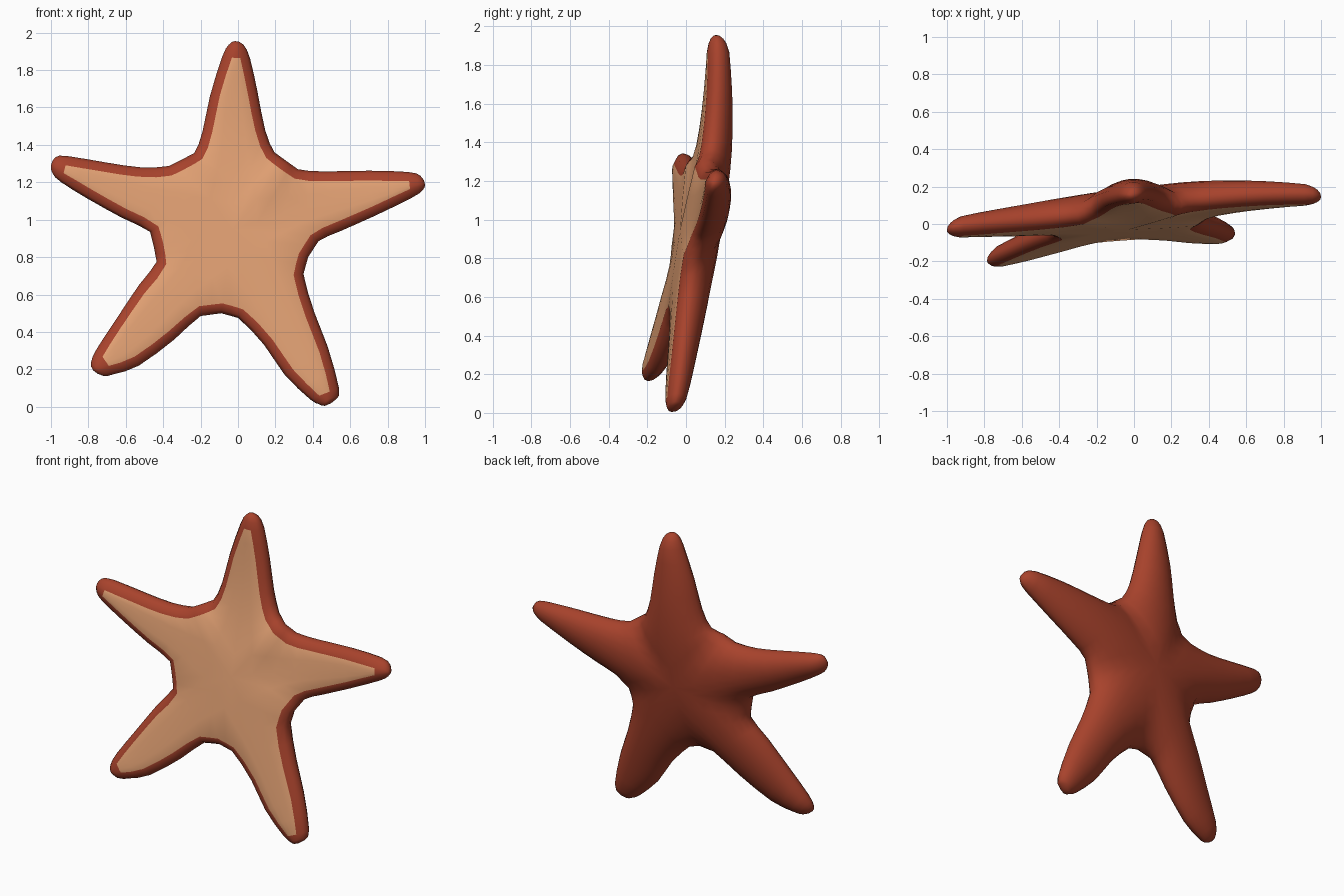
import bpy, bmesh, math
from mathutils import Vector

if "Cube" in bpy.data.objects:
    bpy.data.objects.remove(bpy.data.objects["Cube"])

def material(name, rgb):
    m = bpy.data.materials.new(name)
    m.diffuse_color = (*rgb, 1)
    m.use_nodes = True
    m.node_tree.nodes["Principled BSDF"].inputs["Base Color"].default_value = m.diffuse_color
    return m

# Outline (x, z), clockwise from the front. Each arm: notch, five side points, tip, five side points
TOP = [(-.302, 1.321), (-.235, 1.355), (-.19, 1.47), (-.15, 1.66), (-.085, 1.87), (-.05, 1.935),
       (-.015, 1.955), (.03, 1.935), (.065, 1.86), (.105, 1.68), (.145, 1.48), (.195, 1.36)]
RIGHT = [(.257, 1.315), (.32, 1.27), (.46, 1.258), (.70, 1.262), (.91, 1.255), (.975, 1.235),
         (1.0, 1.19), (.985, 1.155), (.925, 1.115), (.73, 1.02), (.55, .94), (.43, .885)]
LOW_RIGHT = [(.375, .80), (.35, .71), (.41, .50), (.48, .32), (.54, .10), (.525, .04),
             (.465, .005), (.43, .015), (.385, .04), (.25, .17), (.14, .33), (0, .475)]
LOW_LEFT = [(-.09, .50), (-.20, .485), (-.34, .36), (-.53, .22), (-.66, .175), (-.72, .165),
            (-.775, .195), (-.785, .24), (-.755, .31), (-.65, .47), (-.53, .65), (-.435, .775)]
LEFT = [(-.45, .855), (-.47, .935), (-.62, 1.01), (-.80, 1.11), (-.945, 1.20), (-.99, 1.245),
        (-1.0, 1.29), (-.975, 1.335), (-.91, 1.34), (-.70, 1.305), (-.52, 1.28), (-.37, 1.287)]
ARMS = [TOP, RIGHT, LOW_RIGHT, LOW_LEFT, LEFT]
BOW = [.03, .025, 0, .005, 0]           # bend at the middle of each arm
TIP = [-.014, -.008, 0, -.04, -.01]    # bend at each tip
CENTRE = Vector((-.03, .95))

# Add a midpoint between neighbouring outline points, straight beside the notches
raw = [Vector(p) for arm in ARMS for p in arm]
n = len(raw)
outline = []
for i in range(n):
    a, b, c, d = raw[i - 1], raw[i], raw[(i + 1) % n], raw[(i + 2) % n]
    straight = i % 12 in (0, 11)
    outline += [b, (b + c) / 2 if straight else (b + c) * .5625 - (a + d) * .0625]

STEPS = 12
bm = bmesh.new()

def half_section(edge, spine, back, front, bend):
    """Points from the front of the spine, round the edge, to the back of the spine."""
    w = max((edge - spine).length, 1e-4)
    rim = max(.3, 1 - .053 / w)
    prof = [(0, -front), (rim * .5, -front), (rim, -front * .93), (1 - (1 - rim) * .3, -front * .6)]
    for deg in (0, 14, 28, 45, 60, 75, 90):
        t = math.radians(deg)
        prof.append((math.cos(t), back * math.sin(t)))
    verts = []
    for u, off in prof:
        p = spine.lerp(edge, u)
        y = .03 + .095 * p.x + .147 * (p.y - 1) + bend + off
        verts.append(bm.verts.new((p.x, y, p.y)))
    return verts

# Arms, each lofted from the centre to its tip
for k in range(5):
    base = 24 * k
    tip = outline[base + STEPS]
    pairs = [(outline[base + j], outline[(base + 24 - j) % len(outline)]) for j in range(STEPS + 1)]
    root = (pairs[4][0] + pairs[4][1]) / 2
    length = (tip - CENTRE).length
    rows = []
    for j, (l, r) in enumerate(pairs):
        spine = CENTRE.lerp(root, j / 4) if j < 4 else (l + r) / 2
        d = (tip - spine).length
        t = 0 if j == 0 else 1 - min(d / length, 1)
        cap = math.sqrt(max(0, 1 - (1 - min(d / .1, 1)) ** 2))
        back = (.16 - .1 * t ** 1.3) * cap
        front = (.05 - .006 * t) * cap
        bend = BOW[k] * math.sin(math.pi * t) + TIP[k] * t * t
        rows.append([half_section(e, spine, back, front, bend) for e in (l, r)])
    for j in range(STEPS):
        for s in range(2):
            a, b = rows[j][s], rows[j + 1][s]
            for i in range(len(a) - 1):
                q = [a[i], a[i + 1], b[i + 1], b[i]]
                f = bm.faces.new(q if s else q[::-1])
                f.smooth = True
                # Pale underside inside the rim, stopping short of the tip
                f.material_index = 1 if i < 2 and j < 8 else 0

bmesh.ops.remove_doubles(bm, verts=bm.verts, dist=.0008)
bmesh.ops.recalc_face_normals(bm, faces=bm.faces)

mesh = bpy.data.meshes.new("starfish_body")
bm.to_mesh(mesh)
bm.free()
mesh.materials.append(material("brick red", (.39, .055, .025)))
mesh.materials.append(material("pale tan", (.77, .36, .175)))
body = bpy.data.objects.new("starfish_body", mesh)
bpy.context.collection.objects.link(body)
